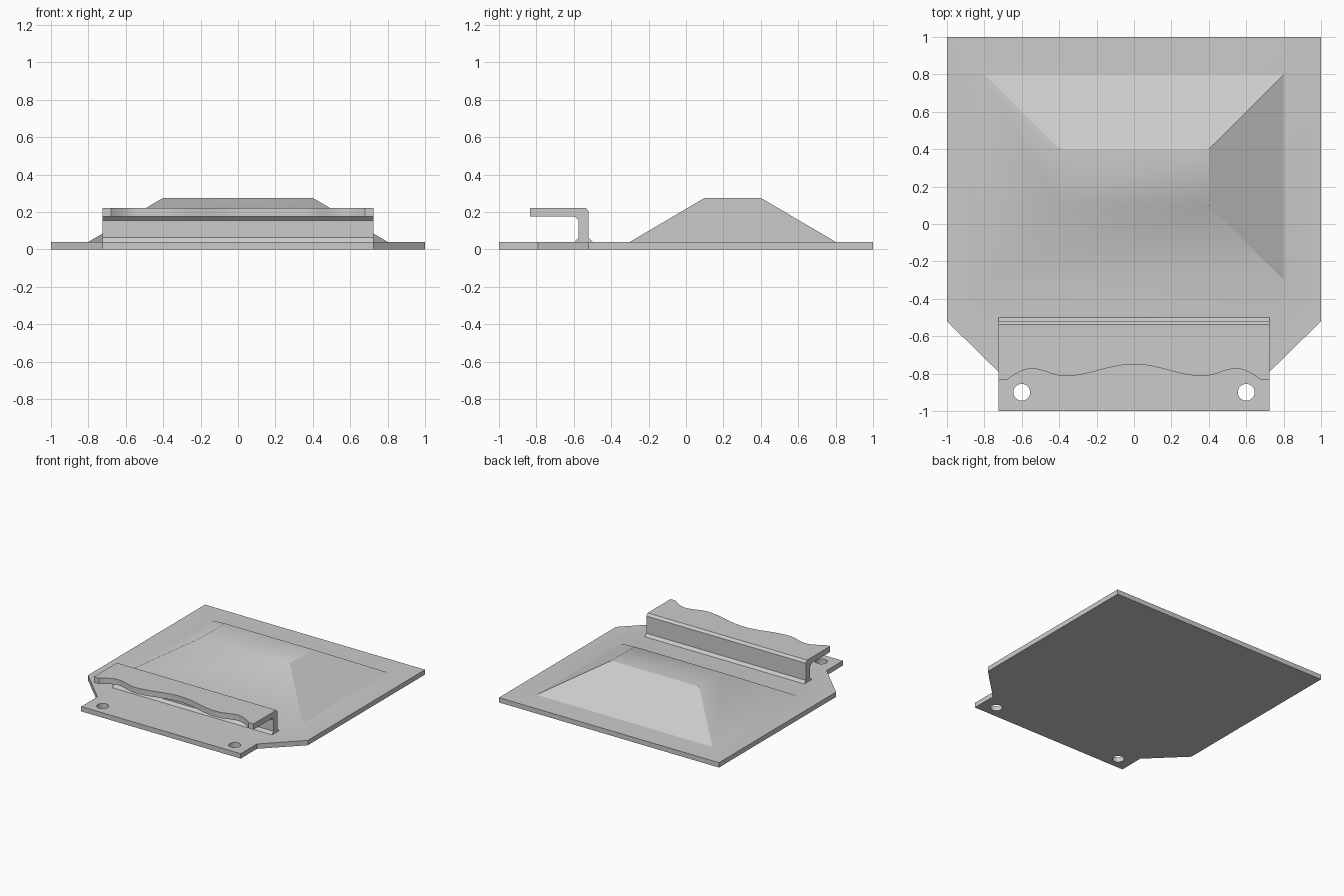
import bpy
import bmesh
import math

old = bpy.data.objects.get("Cube")
if old:
    bpy.data.objects.remove(old, do_unlink=True)

steel = bpy.data.materials.new("plain_grey")
steel.use_nodes = True
grey = (0.6, 0.6, 0.6, 1)
steel.diffuse_color = grey
steel.node_tree.nodes["Principled BSDF"].inputs["Base Color"].default_value = grey

THICK = 0.04


def finish(name, bm, keep_sharp=lambda e: False):
    """Smooth shallow bends, keep the rest crisp, and add the object."""
    bmesh.ops.recalc_face_normals(bm, faces=bm.faces[:])
    for f in bm.faces:
        f.smooth = True
    for e in bm.edges:
        e.smooth = e.calc_face_angle(0) < math.radians(32) and not keep_sharp(e)
    mesh = bpy.data.meshes.new(name)
    bm.to_mesh(mesh)
    bm.free()
    mesh.materials.append(steel)
    obj = bpy.data.objects.new(name, mesh)
    bpy.context.collection.objects.link(obj)
    return obj


def loop(bm, pts, z):
    verts = [bm.verts.new((x, y, z)) for x, y in pts]
    edges = [bm.edges.new((verts[i - 1], verts[i])) for i in range(len(verts))]
    return verts, edges


def bridge(bm, a, b):
    for i in range(len(a)):
        bm.faces.new((a[i - 1], a[i], b[i], b[i - 1]))


# Base plate outline, with clipped front corners and two bolt holes
half = [(0.725, -1), (0.725, -0.79), (1, -0.52), (1, 1)]
outline = half + [(-x, y) for x, y in reversed(half)]


def circle(cx, cy, r, n=32):
    return [(cx + r * math.cos(math.tau * i / n),
             cy + r * math.sin(math.tau * i / n)) for i in range(n)]


def rect(x, y0, y1):
    return [(-x, y0), (x, y0), (x, y1), (-x, y1)]


bm = bmesh.new()
bottom_edges, top_edges = [], []
for pts in (outline, circle(-0.6, -0.9, 0.045), circle(0.6, -0.9, 0.045)):
    low, low_edges = loop(bm, pts, 0)
    high, high_edges = loop(bm, pts, THICK)
    bridge(bm, low, high)
    bottom_edges += low_edges
    top_edges += high_edges

# Raised pyramid with a flat top
foot, foot_edges = loop(bm, rect(0.8, -0.3, 0.8), THICK)
crown, _ = loop(bm, rect(0.4, 0.1, 0.4), 0.275)
bridge(bm, foot, crown)
bm.faces.new(crown)
for edges in (bottom_edges, top_edges + foot_edges):
    bmesh.ops.triangle_fill(bm, use_beauty=True, edges=edges, normal=(0, 0, 1))


def crisp(e):
    """The back and right borders of the pyramid stay sharp."""
    a, b = (v.co for v in e.verts)
    back = abs(a.y - b.y) < 0.001 and a.y > 0.3
    right = abs(a.x - b.x) < 0.001 and a.x > 0.3
    return back or right


finish("base_plate_with_pyramid", bm, crisp)


# Hooked rail with a wavy front lip
def wave(x):
    keys = [(0, -0.75), (0.37, -0.813), (0.55, -0.773)]
    x = abs(x)
    for (x0, y0), (x1, y1) in zip(keys, keys[1:]):
        if x <= x1:
            t = (x - x0) / (x1 - x0)
            return y0 + (y1 - y0) * (1 - math.cos(math.pi * t)) / 2
    t = min((x - 0.55) / 0.13, 1)
    return -0.773 - 0.062 * t ** 1.7


profile = [(-0.595, 0.175), (-0.575, 0.155), (-0.575, 0.062), (-0.595, THICK),
           (-0.5, THICK), (-0.52, 0.062), (-0.52, 0.203), (-0.537, 0.222)]

steps = 34
right_side = [0.68 * i / steps for i in range(1, steps + 1)] + [0.725]
stations = [-x for x in reversed(right_side)] + [0] + right_side

bm = bmesh.new()
rings = []
for x in stations:
    y = wave(x)
    section = profile + [(y, 0.222), (y, 0.175)]
    rings.append([bm.verts.new((x, py, pz)) for py, pz in section])
for a, b in zip(rings, rings[1:]):
    bridge(bm, a, b)
bm.faces.new(rings[0])
bm.faces.new(rings[-1])
finish("wavy_hook_rail", bm)
